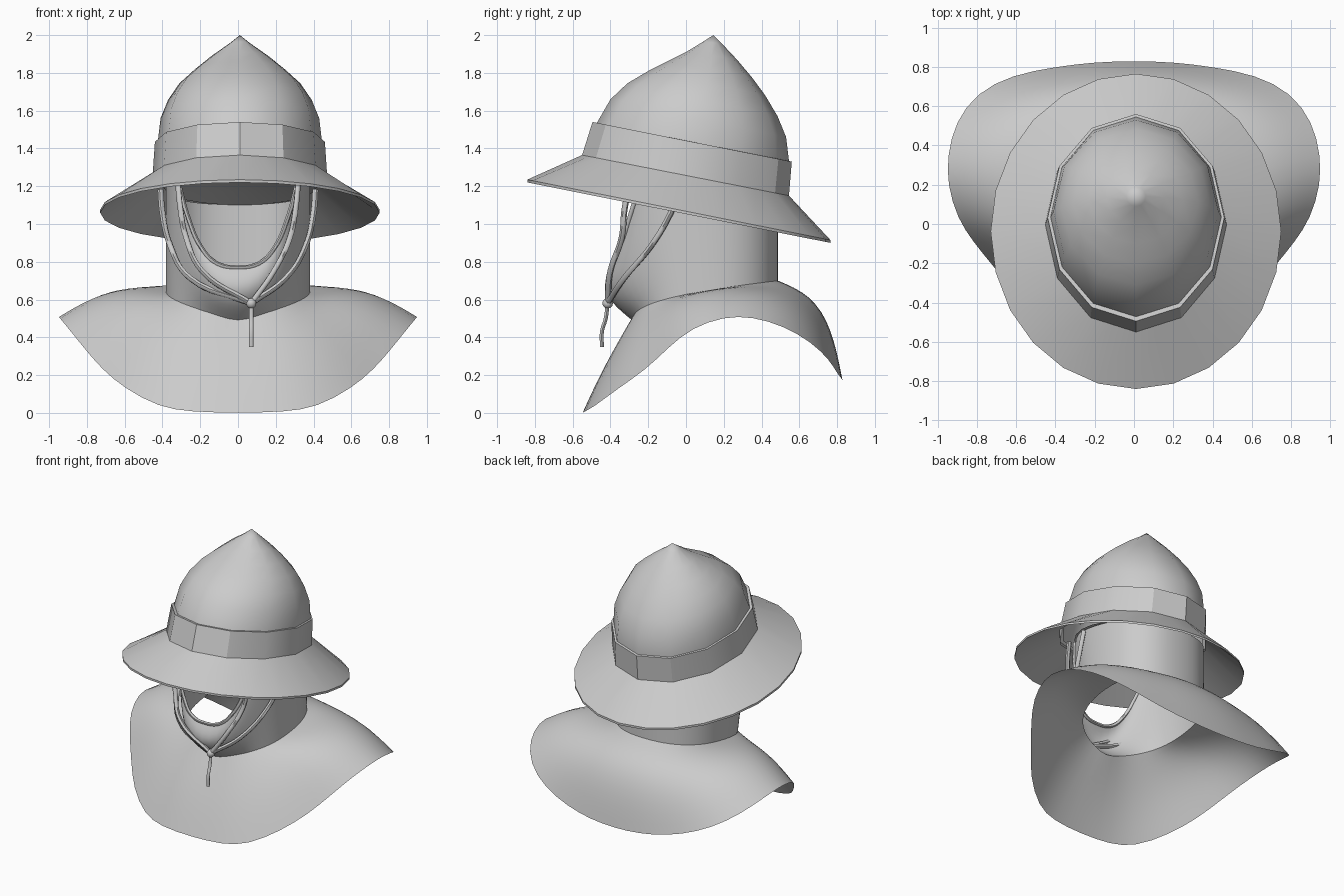
import bpy, math
from mathutils import Vector

if "Cube" in bpy.data.objects:
    bpy.data.objects.remove(bpy.data.objects["Cube"])

grey = bpy.data.materials.new("plain grey")
grey.diffuse_color = (0.6, 0.6, 0.6, 1)
grey.use_nodes = True
grey.node_tree.nodes["Principled BSDF"].inputs["Base Color"].default_value = grey.diffuse_color
CX = 0.01  # helmet sits slightly off centre


def finish(ob, angle=40, levels=0):
    ob.data.materials.append(grey)
    if levels:
        ob.modifiers.new("smooth", 'SUBSURF').levels = levels
        ob.modifiers["smooth"].render_levels = levels
    bpy.ops.object.select_all(action='DESELECT')
    ob.select_set(True)
    bpy.context.view_layer.objects.active = ob
    bpy.ops.object.shade_smooth_by_angle(angle=math.radians(angle))
    return ob


def loft(name, rings, apex=None, flip=False, angle=40, levels=0):
    """Skin closed rings of equal length; an apex closes the last one."""
    n = len(rings[0])
    verts = [p for r in rings for p in r]
    faces = []
    for k in range(len(rings) - 1):
        for i in range(n):
            j = (i + 1) % n
            faces.append((k*n + i, k*n + j, (k+1)*n + j, (k+1)*n + i))
    if apex:
        verts.append(apex)
        top = (len(rings) - 1) * n
        faces += [(top + i, top + (i + 1) % n, len(verts) - 1) for i in range(n)]
    if flip:
        faces = [f[::-1] for f in faces]
    me = bpy.data.meshes.new(name)
    me.from_pydata([tuple(v) for v in verts], [], faces)
    ob = bpy.data.objects.new(name, me)
    bpy.context.collection.objects.link(ob)
    return finish(ob, angle, levels)


def ring(front, back, w, n=12, dz=0):
    """Tilted oval through a front and a back (y, z) point."""
    f, b = Vector(front), Vector(back)
    c, v = (f + b) / 2, (f - b) / 2
    out = []
    for i in range(n):
        a = 2 * math.pi * i / n
        p = c + v * math.cos(a)
        out.append(Vector((CX + w * math.sin(a), p.x, p.y + dz)))
    return out


def doubled(r):
    """Insert chord midpoints so a 12-sided ring meets a 24-sided one."""
    return [q for i, p in enumerate(r) for q in (p, (p + r[(i+1) % len(r)]) / 2)]


def tube(name, pts, radius, resolution=6):
    cu = bpy.data.curves.new(name, 'CURVE')
    cu.dimensions = '3D'
    cu.bevel_depth = radius
    cu.bevel_resolution = 1
    cu.resolution_u = resolution
    cu.use_fill_caps = True
    s = cu.splines.new('BEZIER')
    s.bezier_points.add(len(pts) - 1)
    for bp, p in zip(s.bezier_points, pts):
        bp.co = p
        bp.handle_left_type = bp.handle_right_type = 'AUTO'
    ob = bpy.data.objects.new(name, cu)
    bpy.context.collection.objects.link(ob)
    bpy.ops.object.select_all(action='DESELECT')
    ob.select_set(True)
    bpy.context.view_layer.objects.active = ob
    bpy.ops.object.convert(target='MESH')
    return finish(bpy.context.object, 60)


# Pointed crown
crown = [((-.53, 1.37), (.53, 1.16), .445), ((-.475, 1.53), (.545, 1.335), .435),
         ((-.40, 1.66), (.53, 1.46), .42), ((-.31, 1.745), (.485, 1.57), .38),
         ((-.20, 1.81), (.42, 1.68), .32), ((-.10, 1.86), (.35, 1.775), .24),
         ((0, 1.91), (.27, 1.87), .15), ((.09, 1.965), (.19, 1.955), .05)]
loft("crown", [ring(*c) for c in crown], apex=Vector((CX, .145, 2)))

# Band around the crown, with a small top lip
base = ((-.55, 1.365), (.545, 1.15), .462)
loft("band", [ring(*base), ring((-.495, 1.54), (.56, 1.33), .45),
              ring((-.472, 1.535), (.54, 1.335), .43)], angle=32)

# Sloping brim with a thin edge
edge = ((-.84, 1.235), (.765, .915), .74)
loft("brim", [doubled(ring(*base, dz=-.015)), ring(*edge, n=24, dz=-.015),
              ring(*edge, n=24), doubled(ring(*base))], angle=30)

# Shoulder cape: half of the rim from front to back, mirrored
half = [(0, -.55, 0), (.25, -.54, .005), (.42, -.49, .03), (.60, -.36, .13),
        (.72, -.21, .23), (.82, -.09, .35), (.90, .03, .45), (.95, .20, .51),
        (.95, .35, .51), (.91, .52, .46), (.80, .67, .37), (.62, .76, .28),
        (.40, .80, .21), (.20, .825, .18), (0, .83, .17)]
rim = [Vector(p) for p in half] + [Vector((-x, y, z)) for x, y, z in half[-2:0:-1]]
N = len(rim)


def oval(a, rx, yc, ry, p):
    s, c = math.sin(a), math.cos(a)
    return (math.copysign(abs(s) ** p, s) * rx, yc - math.copysign(abs(c) ** p, c) * ry)


seam, opening, angles = [], [], [2 * math.pi * i / N for i in range(N)]
for a in angles:
    x, y = oval(a, .385, .1, .39, .85)
    seam.append(Vector((x, y, .48 + .22 * (max(0, y + .29) / .78) ** .4)))
    x, y = oval(a, .385, .055, .435, .82)
    z = 1.2 - .2 * y
    if math.cos(a) > 0:  # U-shaped face opening
        z = min(z, .77 + .43 * (abs(x) / .31) ** 3)
    opening.append(Vector((x, y, z)))

rows = []
for k in range(7):
    t = k / 6
    row = []
    for a, s, r in zip(angles, seam, rim):
        back, side = max(0, -math.cos(a)), abs(math.sin(a))
        out = Vector((math.sin(a), -math.cos(a), 0))
        bulge = out * (.01 + .05 * back) + Vector((0, 0, .005 + .1 * back**2 + .05 * side**2))
        row.append(s.lerp(r, t) + bulge * math.sin(math.pi * t))
    rows.append(row)
loft("shoulder_cape", rows, flip=True, angle=80, levels=1)

# Hood around neck and chin
rows = []
for k in range(7):
    t = k / 6
    rows.append([s.lerp(o, t) + Vector((0, -.09, 0)) * math.sin(math.pi * t) * max(0, math.cos(a)) ** 4
                 for a, s, o in zip(angles, seam, opening)])
loft("hood", rows, angle=80, levels=1)

# Rolled edge of the face opening
order = list(range(-4, 5))
tube("face_opening_edge", [opening[i] for i in order], .012)

# Helmet lining above the head
loft("lining", [ring((-.40, 1.28), (.49, 1.10), .40, 24),
                ring((-.22, 1.28), (.33, 1.17), .25, 24)], apex=Vector((0, .06, 1.25)))

# Chin straps, tied off centre, with a hanging tail
knot = (.07, -.415, .58)
for side, label in ((1, "right"), (-1, "left")):
    front = [(.32, -.29, 1.24), (.305, -.325, 1.08), (.275, -.34, .93), (.19, -.40, .75)]
    rear = [(.41, -.03, 1.18), (.40, -.08, 1.06), (.36, -.18, .89), (.25, -.33, .71)]
    for name, pts in (("front_strap", front), ("rear_strap", rear)):
        tube(f"{label}_{name}", [(side * x, y, z) for x, y, z in pts] + [knot], .016)
tube("strap_tail", [knot, (.07, -.425, .50), (.07, -.445, .43), (.07, -.445, .35)], .012)

# Knot
bpy.ops.mesh.primitive_uv_sphere_add(segments=10, ring_count=6, radius=.028, location=knot)
bpy.context.object.name = "strap_knot"
finish(bpy.context.object, 60)
